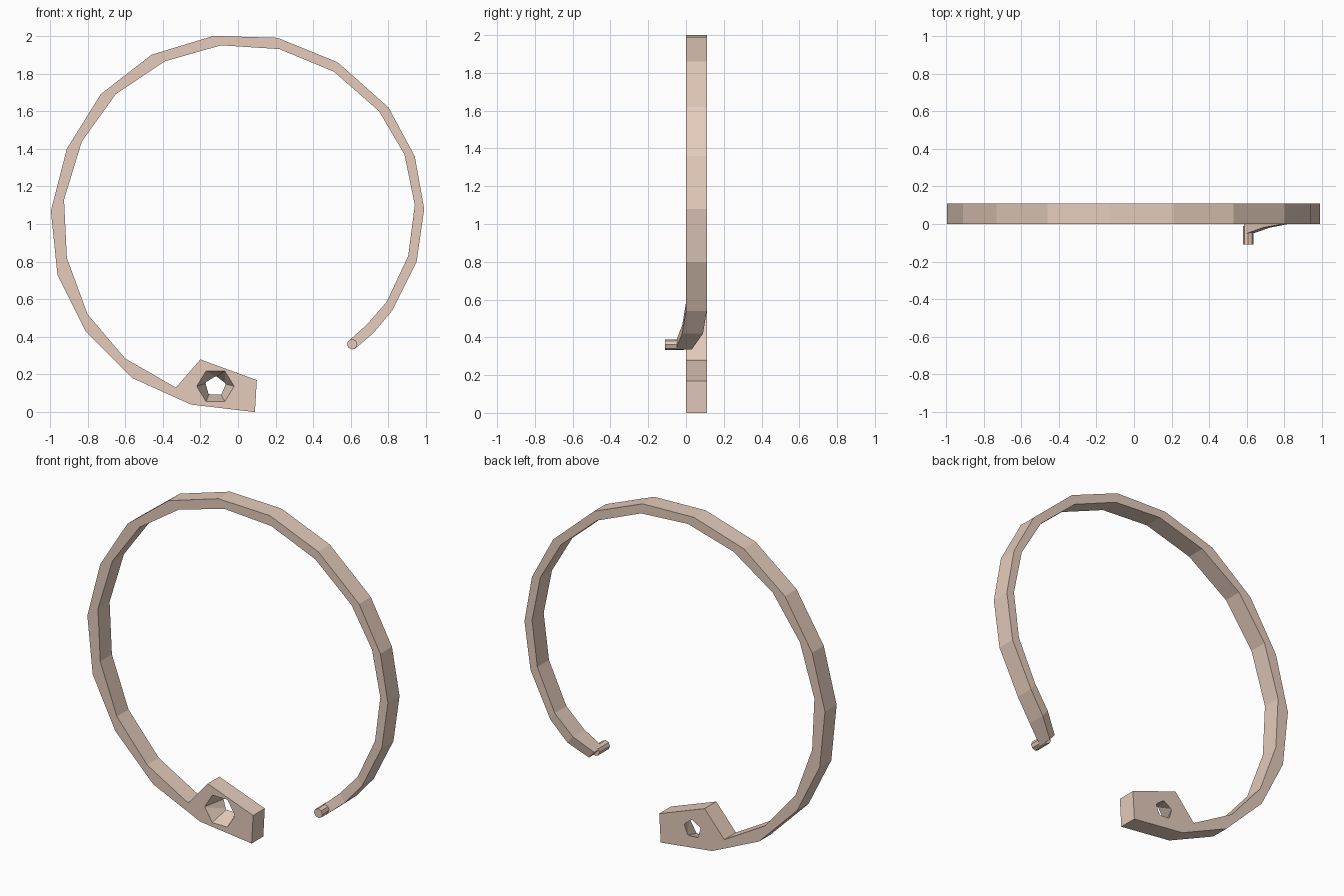
import bpy, bmesh, math
from mathutils import Vector, Matrix

if "Cube" in bpy.data.objects:
    bpy.data.objects.remove(bpy.data.objects["Cube"])

skin = bpy.data.materials.new("pale_peach")
skin.diffuse_color = (0.78, 0.60, 0.50, 1)
skin.use_nodes = True
skin.node_tree.nodes["Principled BSDF"].inputs["Base Color"].default_value = skin.diffuse_color
BACK = 0.11


def make_object(name, bm):
    bmesh.ops.recalc_face_normals(bm, faces=bm.faces[:])
    mesh = bpy.data.meshes.new(name)
    bm.to_mesh(mesh)
    bm.free()
    obj = bpy.data.objects.new(name, mesh)
    bpy.context.collection.objects.link(obj)
    mesh.materials.append(skin)
    return obj


# Ring sections: outer x, z and inner x, z, from the end block round to the tip
ring = [
    (-0.25, 0.04, -0.33, 0.13), (-0.56, 0.18, -0.60, 0.285),
    (-0.81, 0.43, -0.80, 0.52), (-0.96, 0.73, -0.91, 0.82),
    (-0.995, 1.07, -0.925, 1.13), (-0.91, 1.40, -0.83, 1.44),
    (-0.73, 1.69, -0.65, 1.69), (-0.46, 1.90, -0.39, 1.865),
    (-0.13, 2.0, -0.09, 1.95), (0.21, 1.99, 0.22, 1.93),
    (0.53, 1.86, 0.51, 1.81), (0.80, 1.62, 0.75, 1.60),
    (0.94, 1.36, 0.885, 1.37), (0.99, 1.08, 0.94, 1.10),
    (0.95, 0.80, 0.905, 0.83), (0.82, 0.54, 0.79, 0.585),
    (0.72, 0.42, 0.685, 0.465), (0.62, 0.335, 0.585, 0.375),
]
# The tip bends forward: front and back y of the last sections
bend = {16: (-0.02, 0.09), 17: (-0.055, 0.03)}

bm = bmesh.new()
loops = []
for i, (ox, oz, ix, iz) in enumerate(ring):
    f, b = bend.get(i, (0, BACK))
    loops.append([bm.verts.new(p) for p in
                  ((ox, f, oz), (ix, f, iz), (ix, b, iz), (ox, b, oz))])
for a, b in zip(loops, loops[1:]):
    for k in range(4):
        n = (k + 1) % 4
        bm.faces.new((a[k], a[n], b[n], b[k]))
bm.faces.new(loops[-1])

# End block joined to the first section
corners = [(-0.20, 0.28), (0.10, 0.17), (0.09, 0.0)]
s = loops[0]
front = [s[0], s[1]] + [bm.verts.new((x, 0, z)) for x, z in corners]
back = [s[3], s[2]] + [bm.verts.new((x, BACK, z)) for x, z in corners]
bm.faces.new(front)
bm.faces.new(back[::-1])
for k in range(1, 5):
    n = (k + 1) % 5
    bm.faces.new((front[k], front[n], back[n], back[k]))
hook_ring = make_object("hook_ring", bm)

# Socket cutter: six-sided mouth narrowing to a five-sided hole
bm = bmesh.new()
for y, r, sides, turn in ((-0.01, 0.103, 6, 0), (BACK + 0.01, 0.052, 5, 15)):
    for k in range(sides):
        a = math.radians(turn + 360 * k / sides)
        bm.verts.new((-0.12 + r * math.cos(a), y, 0.137 + r * 0.95 * math.sin(a)))
bmesh.ops.convex_hull(bm, input=bm.verts[:])
cutter = make_object("socket_cutter", bm)
cut = hook_ring.modifiers.new("socket", 'BOOLEAN')
cut.operation = 'DIFFERENCE'
cut.solver = 'EXACT'
cut.object = cutter
bpy.context.view_layer.objects.active = hook_ring
bpy.ops.object.modifier_apply(modifier="socket")
bpy.data.objects.remove(cutter)

# Peg on the tip, pointing forward
bm = bmesh.new()
bmesh.ops.create_cone(bm, cap_ends=True, segments=8, radius1=0.028,
                      radius2=0.028, depth=0.10,
                      matrix=Matrix.Translation((0.607, -0.06, 0.361))
                      @ Matrix.Rotation(math.radians(90), 4, 'X'))
make_object("tip_peg", bm)
